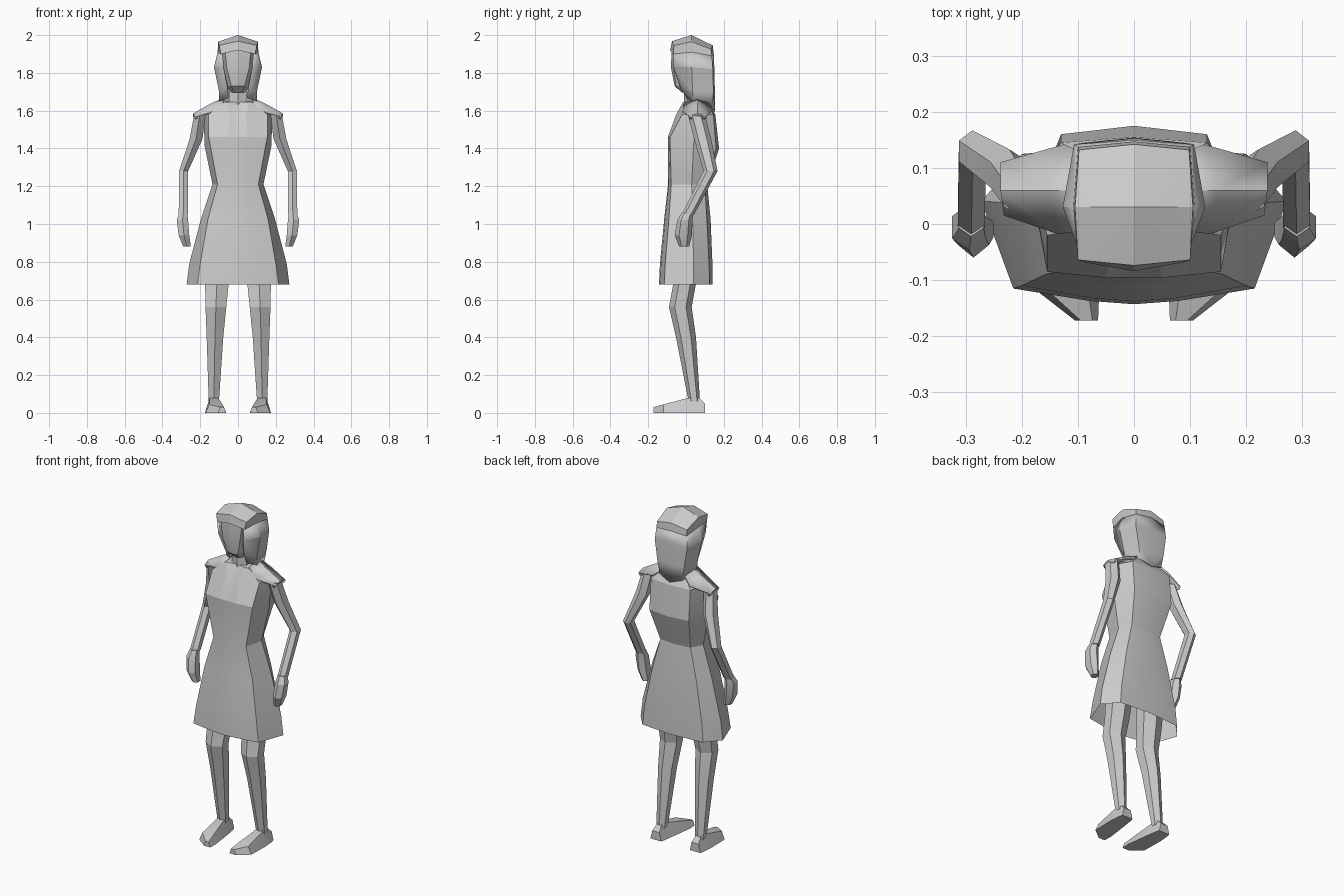
import bpy, bmesh, math


def skin(name, rows, closed=False, caps=(False, False), mirror=True, thick=0, merge=False):
    """Skin rows of 3D points with quads; mirror across x = 0."""
    bm = bmesh.new()
    grid = [[bm.verts.new(p) for p in r] for r in rows]
    n = len(rows[0])
    for a, b in zip(grid, grid[1:]):
        for i in range(n if closed else n - 1):
            j = (i + 1) % n
            bm.faces.new((a[i], a[j], b[j], b[i]))
    for use, r in zip(caps, (grid[0], grid[-1])):
        if use:
            bm.faces.new(r)
    if merge:
        bmesh.ops.remove_doubles(bm, verts=bm.verts[:], dist=1e-4)
    if mirror:
        geo = bm.verts[:] + bm.edges[:] + bm.faces[:]
        bmesh.ops.mirror(bm, geom=geo, axis='X', merge_dist=-1)
        if not closed:
            bmesh.ops.remove_doubles(bm, verts=bm.verts[:], dist=1e-4)
    bmesh.ops.recalc_face_normals(bm, faces=bm.faces[:])
    me = bpy.data.meshes.new(name)
    bm.to_mesh(me)
    bm.free()
    ob = bpy.data.objects.new(name, me)
    bpy.context.collection.objects.link(ob)
    if thick:
        m = ob.modifiers.new("thickness", 'SOLIDIFY')
        m.thickness = thick
        m.offset = -1
    return ob


def half(z, *pts):
    return [(x, y, z) for x, y in pts]


def limb(name, rings, n=6):
    """Six-sided limb from (z, cx, cy, rx, ry) rings."""
    rows = []
    for z, cx, cy, rx, ry in rings:
        ang = [math.pi / 2 + 2 * math.pi * i / n for i in range(n)]
        rows.append([(cx + rx / .866 * math.cos(a), cy + ry * math.sin(a), z) for a in ang])
    return skin(name, rows, closed=True, caps=(True, True))


# dress: half sections from front centre round to back centre, open hem
skin("dress", [
    half(.68, (0, -.143), (.08, -.137), (.215, -.115), (.272, .04), (.2, .125), (0, .14)),
    half(.79, (0, -.138), (.075, -.132), (.2, -.11), (.258, .04), (.19, .122), (0, .14)),
    half(1.03, (0, -.115), (.06, -.11), (.158, -.09), (.195, .035), (.145, .11), (0, .13)),
    half(1.21, (0, -.095), (.045, -.092), (.108, -.078), (.135, .03), (.1, .1), (0, .112)),
    [(0, -.095, 1.46), (.05, -.096, 1.46), (.155, -.085, 1.46), (.178, .04, 1.42),
     (.13, .16, 1.4), (0, .175, 1.4)],
    half(1.58, (0, -.04), (.042, -.052), (.155, -.02), (.18, .06), (.13, .145), (0, .155)),
    half(1.645, (0, -.002), (.06, -.016), (.08, -.008), (.09, .06), (.07, .11), (0, .12)),
    half(1.65, (0, .05), (.02, .05), (.03, .05), (.04, .06), (.03, .07), (0, .07)),
])

# cap sleeves
skin("cap_sleeve", [
    [(.075, -.01, 1.645), (.085, .06, 1.665), (.075, .12, 1.645)],
    [(.135, -.018, 1.60), (.15, .06, 1.635), (.125, .142, 1.605)],
    [(.232, .015, 1.572), (.238, .06, 1.585), (.238, .11, 1.572)],
    [(.225, .02, 1.555), (.23, .06, 1.56), (.23, .108, 1.555)],
], thick=.012)

# arms and hands
limb("arm", [
    (1.58, .202, .055, .03, .045),
    (1.45, .222, .088, .034, .045),
    (1.28, .288, .13, .024, .037),
    (1.05, .29, .01, .024, .033),
])
limb("hand", [
    (1.06, .29, .008, .022, .03),
    (1.02, .294, -.006, .03, .04),
    (.94, .286, -.014, .028, .046),
    (.88, .27, -.01, .02, .026),
])

# legs
limb("leg", [
    (.85, .108, .01, .07, .065),
    (.68, .112, -.008, .062, .06),
    (.56, .117, -.03, .055, .06),
    (.40, .122, .0, .044, .053),
    (.06, .128, .044, .027, .03),
])

# feet: lofted heel to toe as (y, inner x, outer x, top z, top inset)
feet = [(.1, .095, .165, .05, .012), (.07, .088, .17, .08, .025),
        (.015, .08, .175, .08, .025), (-.12, .062, .172, .045, .02),
        (-.172, .064, .105, .03, .01)]
skin("foot", [[(a, y, 0), (b, y, 0), (b - t, y, z), (a + t, y, z)]
              for y, a, b, z, t in feet], closed=True, caps=(True, True))

# neck and face
skin("neck", [
    half(1.60, (0, -.01), (.05, .01), (.05, .08), (0, .1)),
    half(1.75, (0, -.01), (.045, .01), (.045, .07), (0, .085)),
])
skin("face", [
    half(1.695, (0, -.02), (.02, -.02), (.04, .02), (.04, .06), (0, .07)),
    half(1.73, (0, -.06), (.035, -.052), (.06, .0), (.06, .06), (0, .08)),
    half(1.83, (0, -.08), (.06, -.066), (.085, .0), (.08, .07), (0, .1)),
    half(1.94, (0, -.074), (.07, -.06), (.085, .0), (.08, .07), (0, .1)),
])

# hair: crown fan with fringe, then curtain at sides and back
peak = (0, .03, 2.0)
brow = [(0, -.074, 1.968), (.1, -.064, 1.945), (.105, .03, 1.965), (.098, .132, 1.925), (0, .142, 1.945)]
temple = [(0, -.084, 1.92), (.09, -.068, 1.90), (.108, .03, 1.91), (.1, .137, 1.89), (0, .147, 1.9)]
skin("hair_crown", [[peak] * 5, brow, temple], merge=True)
skin("hair_curtain", [
    temple[1:],
    [(.085, -.066, 1.83), (.127, .03, 1.83), (.107, .142, 1.82), (0, .15, 1.83)],
    [(.062, -.03, 1.72), (.1, .035, 1.70), (.088, .145, 1.70), (0, .153, 1.70)],
    [(.055, .005, 1.665), (.1, .04, 1.65), (.075, .14, 1.62), (0, .154, 1.595)],
], thick=.01)

# softly shade shallow angles, keep facets sharp
for ob in bpy.context.scene.objects:
    bpy.ops.object.select_all(action='DESELECT')
    ob.select_set(True)
    bpy.context.view_layer.objects.active = ob
    bpy.ops.object.shade_smooth_by_angle(angle=math.radians(15))
